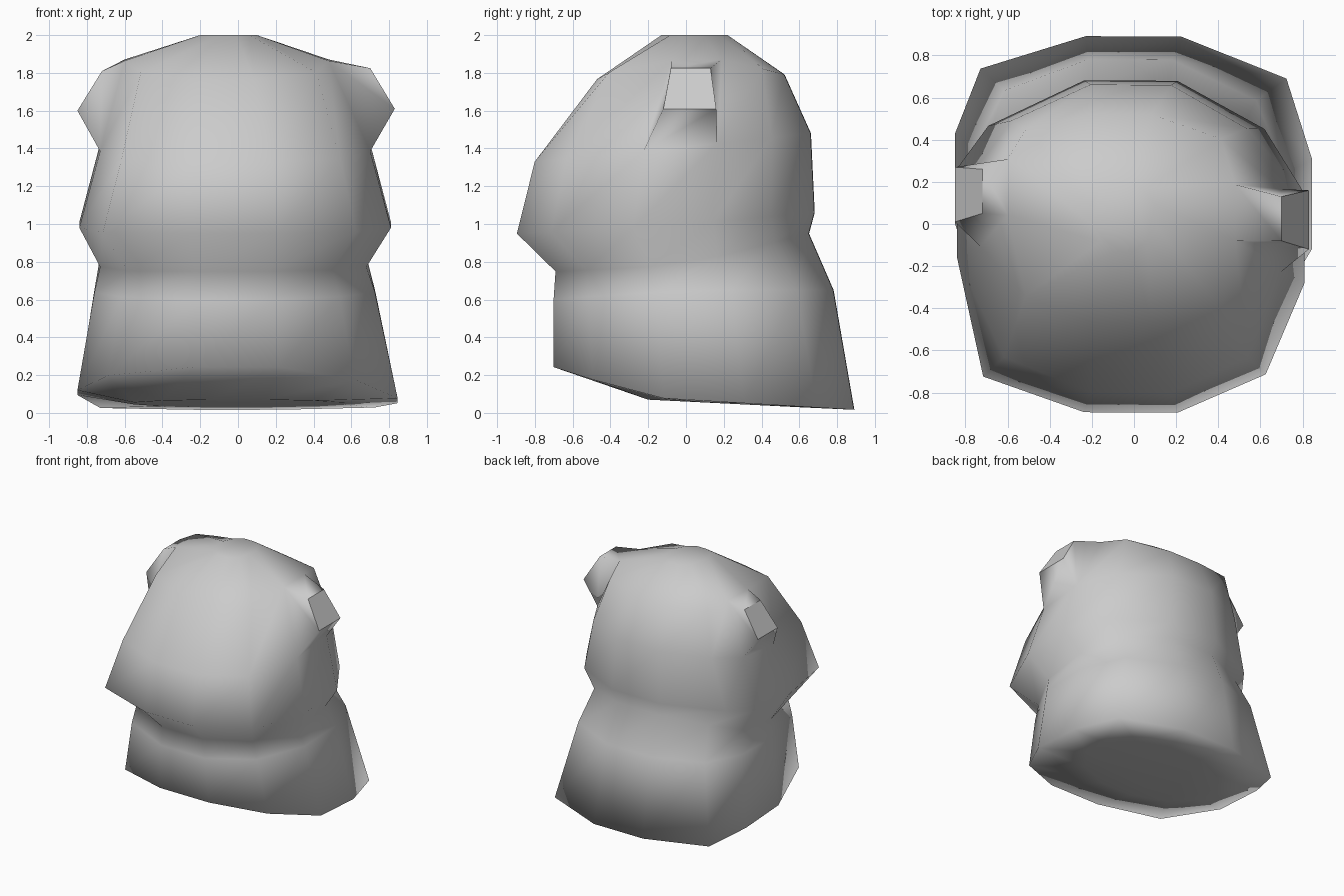
import bpy, bmesh
from math import cos, sin, radians

if "Cube" in bpy.data.objects:
    bpy.data.objects.remove(bpy.data.objects["Cube"])

SIDES = 12
C15 = cos(radians(15))

# rings bottom to top:
# (left x, right x), (front y, z), (back y, z), side lift, side shift back,
# corner widening (back right, back left, front left, front right), back depth share
RINGS = [
    ((-0.55, 0.55), (-0.20, 0.07), (0.60, 0.03), 0.00, 0.00, (1, 1, 1, 1), 0),                  # underside
    ((-0.85, 0.845), (-0.70, 0.16), (0.89, 0.01), 0.00, 0.06, (1.17, 1.17, 1.10, 1.0), 0.2),    # base hem
    ((-0.76, 0.725), (-0.70, 0.60), (0.78, 0.65), 0.02, 0.06, (1.10, 1.10, 1.10, 1.02), 0.2),   # torso
    ((-0.73, 0.68), (-0.69, 0.75), (0.65, 0.95), -0.05, 0.07, (1.05, 1.05, 1.08, 1.02), 0),     # neck crease
    ((-0.84, 0.81), (-0.895, 0.95), (0.68, 1.06), -0.01, 0.10, (1.05, 1.12, 1.16, 1.06), -0.8), # jaw
    ((-0.73, 0.70), (-0.80, 1.33), (0.66, 1.48), 0.00, 0.10, (1.05, 1.08, 1.15, 1.06), -0.6),   # cheeks
    ((-0.60, 0.48), (-0.47, 1.765), (0.52, 1.79), 0.09, 0.09, (1.2, 1.15, 1.15, 1.2), 0.2),     # brow
    ((-0.20, 0.10), (-0.13, 2.00), (0.22, 2.00), 0.00, 0.00, (1, 1, 1, 1), 0),                  # crown
]


def ring_points(index, ring):
    (xl, xr), (yf, zf), (yb, zb), lift, shift, corners, share = ring
    cx, rx = (xl + xr) / 2, (xr - xl) / 2
    cy, ry = (yf + yb) / 2, (yb - yf) / 2
    twist = 0.06 if shift else 0
    for i in range(SIDES):
        a = radians(i * 30 - 15)
        u, v = cos(a) / C15, sin(a) / C15
        side = u
        if i % 3 == 2:
            s = corners[i // 3] - 1
            u *= 1 + s
            v *= 1 + s * (share if v > 0 else 1)
        z = zf + (zb - zf) * (v + 1) / 2 + lift * abs(side) ** 3
        y = cy + ry * v + shift * side ** 4 - twist * side ** 3
        if index == 1:
            # nearly flat hem that rises at the front and a little at the left
            z = 0.07 - 0.06 * y + max(0, -0.2 - y) * 0.26
            z += 0.05 * max(0, -side) ** 3 * (y < 0.6)
        yield (cx + rx * u, y, z)


bm = bmesh.new()
loops = [[bm.verts.new(p) for p in ring_points(k, r)] for k, r in enumerate(RINGS)]
walls = {}
for k in range(len(loops) - 1):
    lo, hi = loops[k], loops[k + 1]
    for i in range(SIDES):
        j = (i + 1) % SIDES
        walls[k, i] = bm.faces.new((lo[i], lo[j], hi[j], hi[i]))
crown = bm.faces.new(loops[-1])
base = bm.faces.new(loops[0][::-1])
for f in bm.faces:
    f.smooth = True


# ears: wedges pulled out of the side faces between cheeks and brow
def pull_ear(face, x_low, x_high, z_low, z_high, y_low, y_high):
    rim = list(face.verts)
    bm.faces.remove(face)
    order = sorted(rim, key=lambda v: v.co.z)
    low = sorted(order[:2], key=lambda v: v.co.y)
    high = sorted(order[2:], key=lambda v: v.co.y)
    tip = {}
    for v, y in zip(low, y_low):
        tip[v] = bm.verts.new((x_low, y, z_low))
    for v, y in zip(high, y_high):
        tip[v] = bm.verts.new((x_high, y, z_high))
    for a, b in zip(rim, rim[1:] + rim[:1]):
        bm.faces.new((a, b, tip[b], tip[a])).smooth = True
    cap = bm.faces.new([tip[v] for v in rim])
    cap.smooth = False
    for e in cap.edges:
        e.smooth = False


pull_ear(walls[5, 0], 0.83, 0.70, 1.61, 1.825, (-0.12, 0.16), (-0.08, 0.13))
pull_ear(walls[5, 6], -0.85, -0.72, 1.60, 1.81, (0.01, 0.27), (0.05, 0.26))

bmesh.ops.recalc_face_normals(bm, faces=bm.faces[:])
mesh = bpy.data.meshes.new("head_and_torso")
bm.to_mesh(mesh)
bm.free()
bpy.context.collection.objects.link(bpy.data.objects.new("head_and_torso", mesh))
